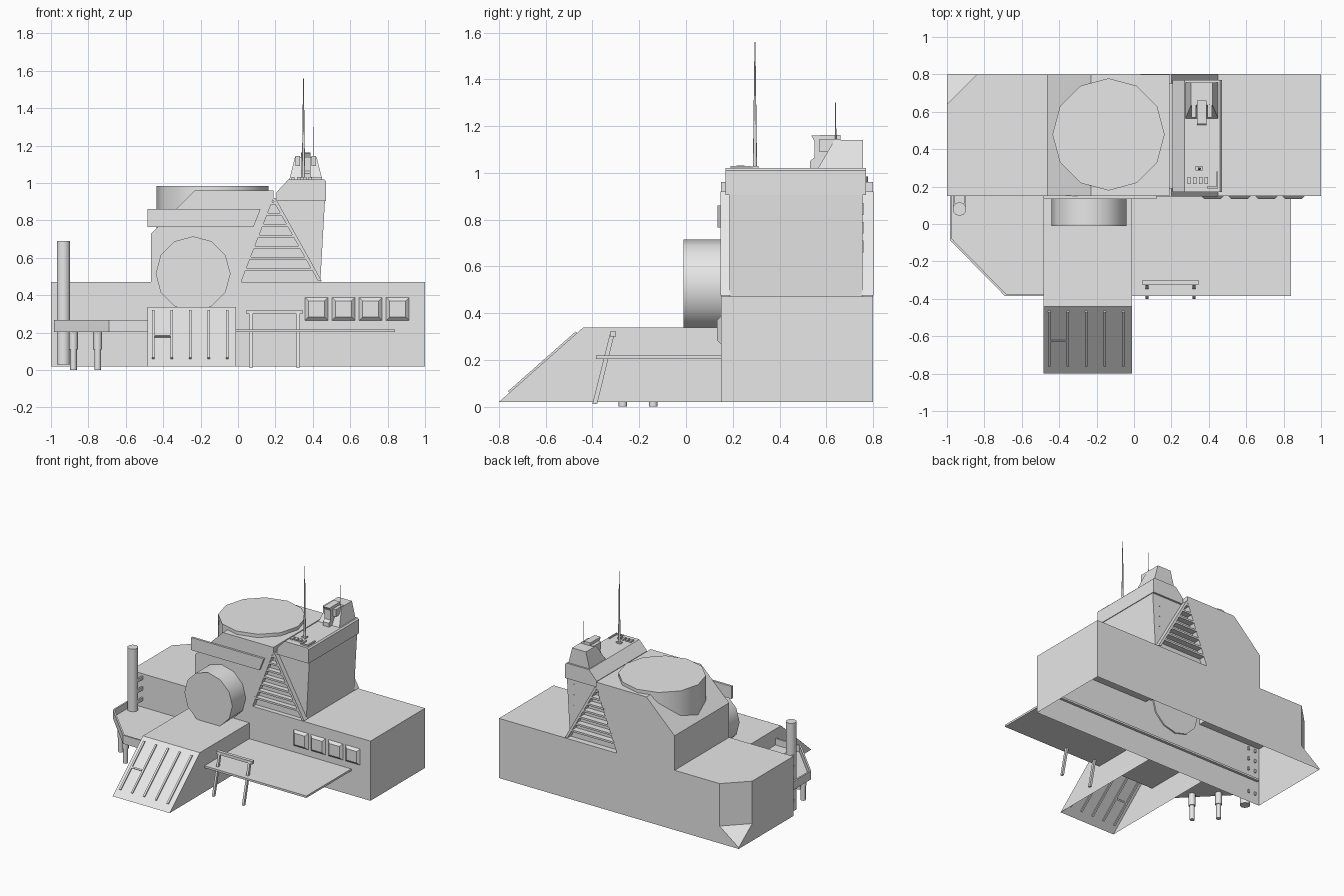
import bpy, bmesh, math
from mathutils import Vector, Matrix

if "Cube" in bpy.data.objects:
    bpy.data.objects.remove(bpy.data.objects["Cube"])

GREY = (0.8, 0.8, 0.8, 1)
mat = bpy.data.materials.new("plain_grey")
mat.use_nodes = True
mat.diffuse_color = GREY
mat.node_tree.nodes["Principled BSDF"].inputs["Base Color"].default_value = GREY


def finish(name, bm):
    bmesh.ops.recalc_face_normals(bm, faces=bm.faces[:])
    mesh = bpy.data.meshes.new(name)
    bm.to_mesh(mesh)
    bm.free()
    mesh.materials.append(mat)
    ob = bpy.data.objects.new(name, mesh)
    bpy.context.scene.collection.objects.link(ob)
    return ob


def prism(name, pts, axis, lo, hi):
    """Extrude a 2D outline along an axis."""
    place = {"x": lambda a, b, t: (t, a, b),
             "y": lambda a, b, t: (a, t, b),
             "z": lambda a, b, t: (a, b, t)}[axis]
    bm = bmesh.new()
    ends = [[bm.verts.new(place(a, b, t)) for a, b in pts] for t in (lo, hi)]
    for ring in ends:
        bm.faces.new(ring)
    n = len(pts)
    for i in range(n):
        j = (i + 1) % n
        bm.faces.new((ends[0][i], ends[0][j], ends[1][j], ends[1][i]))
    return finish(name, bm)


def box(name, x0, x1, y0, y1, z0, z1):
    return prism(name, [(x0, y0), (x1, y0), (x1, y1), (x0, y1)], "z", z0, z1)


def rod(name, p0, p1, r0, r1=None, sides=8, smooth=True, turn=0):
    """Cylinder or cone between two points."""
    p0, p1 = Vector(p0), Vector(p1)
    d = p1 - p0
    m = Matrix.Translation((p0 + p1) / 2) @ d.to_track_quat("Z", "Y").to_matrix().to_4x4()
    bm = bmesh.new()
    bmesh.ops.create_cone(bm, cap_ends=True, segments=sides, radius1=r0,
                          radius2=r0 if r1 is None else r1, depth=d.length,
                          matrix=m @ Matrix.Rotation(turn, 4, "Z"))
    ob = finish(name, bm)
    if smooth:
        bpy.ops.object.select_all(action="DESELECT")
        ob.select_set(True)
        bpy.context.view_layer.objects.active = ob
        bpy.ops.object.shade_smooth_by_angle(angle=math.radians(50))
    return ob


def frustum(name, base, top):
    """Solid between two four-cornered rings."""
    bm = bmesh.new()
    for p in base + top:
        bm.verts.new(p)
    bmesh.ops.convex_hull(bm, input=bm.verts[:])
    bmesh.ops.dissolve_limit(bm, angle_limit=0.01, verts=bm.verts[:], edges=bm.edges[:])
    return finish(name, bm)


def open_bottom(ob):
    bm = bmesh.new()
    bm.from_mesh(ob.data)
    low = [f for f in bm.faces if f.normal.z < -0.9 and f.calc_center_median().z < 0.03]
    bmesh.ops.delete(bm, geom=low, context="FACES")
    bm.to_mesh(ob.data)
    bm.free()


# Main hull with raised middle, one wall front and back
hull = prism("main_hull", [(-1, .02), (-1, .47), (-.465, .47), (-.465, .73), (-.23, .96),
                           (.19, .96), (.19, .92), (.02, .48), (.02, .47), (1, .47), (1, .02)],
             "y", .15, .8)

# Cut the back corner, tapering to a point at the bottom
cut = []
for t in (-1, .6):
    cut.append([((t - s) / 2, (t + s) / 2, z)
                for s, z in ((1.64, .15), (2, -.12), (2, .6), (1.64, .6))])
cutter = frustum("corner_cutter", cut[0], cut[1])
cutter.hide_render = True
mod = hull.modifiers.new("corner", "BOOLEAN")
mod.operation, mod.solver, mod.object = "DIFFERENCE", "EXACT", cutter
bpy.ops.object.select_all(action="DESELECT")
hull.select_set(True)
bpy.context.view_layer.objects.active = hull
bpy.ops.object.modifier_apply(modifier="corner")
bpy.data.objects.remove(cutter)
open_bottom(hull)

# Roof disc, front drum and sign panel
rod("roof_disc", (-.136, .479, .76), (-.136, .479, .985), .3, sides=12)
rod("front_drum", (-.24, .16, .515), (-.24, -.01, .515), .2, sides=12)
prism("front_panel", [(-.485, .765), (.083, .765), (.12, .86), (-.485, .86)], "y", .135, .152)

# Tower with cap
prism("tower", [(0, .47), (.17, .91), (.465, .91), (.44, .47)], "y", .185, .755)
prism("tower_cap", [(.205, .905), (.205, .95), (.27, 1.02), (.46, 1.02), (.47, 1.01),
                    (.47, .905)], "y", .17, .77)


def slope_x(z):
    return .2 + (.92 - z) * .558


# Louvres and sloping beams on both faces of the tower
for side, y0, y1 in (("front", .148, .19), ("back", .75, .802)):
    prism(side + "_slope_beam", [(slope_x(.475) - .02, .475), (slope_x(.475), .475),
                                 (slope_x(.92), .92), (slope_x(.92) - .02, .92)], "y", y0, y1)
    for i in range(7):
        z = .54 + i * .0585
        left = .035 + (z - .54) * .386
        box(f"{side}_louvre_{i + 1}", left, slope_x(z) - .005, y0, y1, z - .007, z + .007)
for i in range(3):
    z = .66 + i * .08
    box(f"tower_slot_{i + 1}", .40, .41, .75, .759, z, z + .05)

# Turret on the tower
frustum("turret_body",
        [(.275, .565, 1.02), (.45, .565, 1.02), (.45, .757, 1.02), (.275, .757, 1.02)],
        [(.305, .635, 1.14), (.42, .635, 1.14), (.42, .757, 1.14), (.305, .757, 1.14)])
prism("turret_head", [(.53, 1.02), (.53, 1.05), (.55, 1.065), (.55, 1.135), (.535, 1.16),
                      (.66, 1.162), (.66, 1.14), (.6, 1.06), (.57, 1.02)], "x", .337, .388)
for i, x in enumerate((.32, .405)):
    box(f"turret_pod_{i + 1}", x - .012, x + .012, .57, .66, 1.09, 1.145)
rod("short_antenna", (.405, .64, 1.13), (.405, .64, 1.3), .003, .002, sides=6)
rod("tall_antenna", (.35, .295, 1.02), (.35, .295, 1.56), .009, .002, sides=8)
box("antenna_base", .33, .365, .285, .31, 1.02, 1.03)
for i in range(4):
    x = .285 + i * .031
    box(f"roof_switch_{i + 1}", x, x + .018, .215, .25, 1.02, 1.032)
box("roof_switch_rail", .44, .45, .19, .28, 1.02, 1.03)
box("roof_switch_bar", .39, .44, .19, .2, 1.02, 1.03)

# Front windows
for i in range(4):
    x, z = .42 + i * .1445, .327
    rings = [[(x + sx * h, y, z + sz * h) for sx, sz in ((-1, -1), (1, -1), (1, 1), (-1, 1))]
             for h, y in ((.061, .15), (.043, .133))]
    frustum(f"window_{i + 1}", rings[0], rings[1])

# Boarding ramp
ramp = prism("ramp_block", [(.15, .02), (.15, .338), (-.44, .338), (-.8, .02)], "x", -.485, -.01)
open_bottom(ramp)


def ramp_y(z):
    return -.8 + (z - .02) * 1.132


def ramp_strip(name, x0, x1, z0, z1):
    outline = [(ramp_y(z) + k * .006, z - k * .006) for z, k in
               ((z0, 1), (z1, 1), (z1, -1), (z0, -1))]
    prism(name, outline, "x", x0, x1)


for i in range(5):
    x = -.453 + i * .099
    ramp_strip(f"ramp_rib_{i + 1}", x - .007, x + .007, .06, .315)
ramp_strip("ramp_crossbar", -.453, -.354, .175, .182)

# Deck and its raised rim
prism("deck", [(-.985, .17), (-.985, -.085), (-.69, -.385), (.84, -.385), (.84, .17)],
      "z", .203, .218)
rim = [Vector(p) for p in ((-.985, .15), (-.985, -.085), (-.69, -.385), (-.485, -.385))]
for i, (a, b) in enumerate(zip(rim, rim[1:])):
    d = (b - a).normalized()
    n = Vector((-d.y, d.x)) * .012
    prism(f"deck_rim_{i + 1}", [a, b, b + n, a + n], "z", .203, .267)

# Stepped feet below the deck
for i, (x, y) in enumerate(((-.88, -.14), (-.75, -.27))):
    rod(f"foot_{i + 1}_upper", (x, y, .11), (x, y, .21), .024)
    rod(f"foot_{i + 1}_lower", (x, y, 0), (x, y, .12), .018)

# Leaning gate on the deck
for i, x in enumerate((.07, .32)):
    prism(f"gate_post_{i + 1}", [(-.4, .012), (-.38, .012), (-.303, .322), (-.323, .322)],
          "x", x - .008, x + .008)
box("gate_bar", .045, .345, -.325, -.3, .3, .322)

# Chimney pipe with wall brackets
rod("chimney", (-.933, .08, .03), (-.933, .08, .69), .037, sides=10)
for i, z in enumerate((.1, .28, .36, .44)):
    for x in (-.962, -.904):
        box(f"chimney_bracket_{i + 1}", x - .006, x + .006, .07, .16, z - .012, z + .012)
